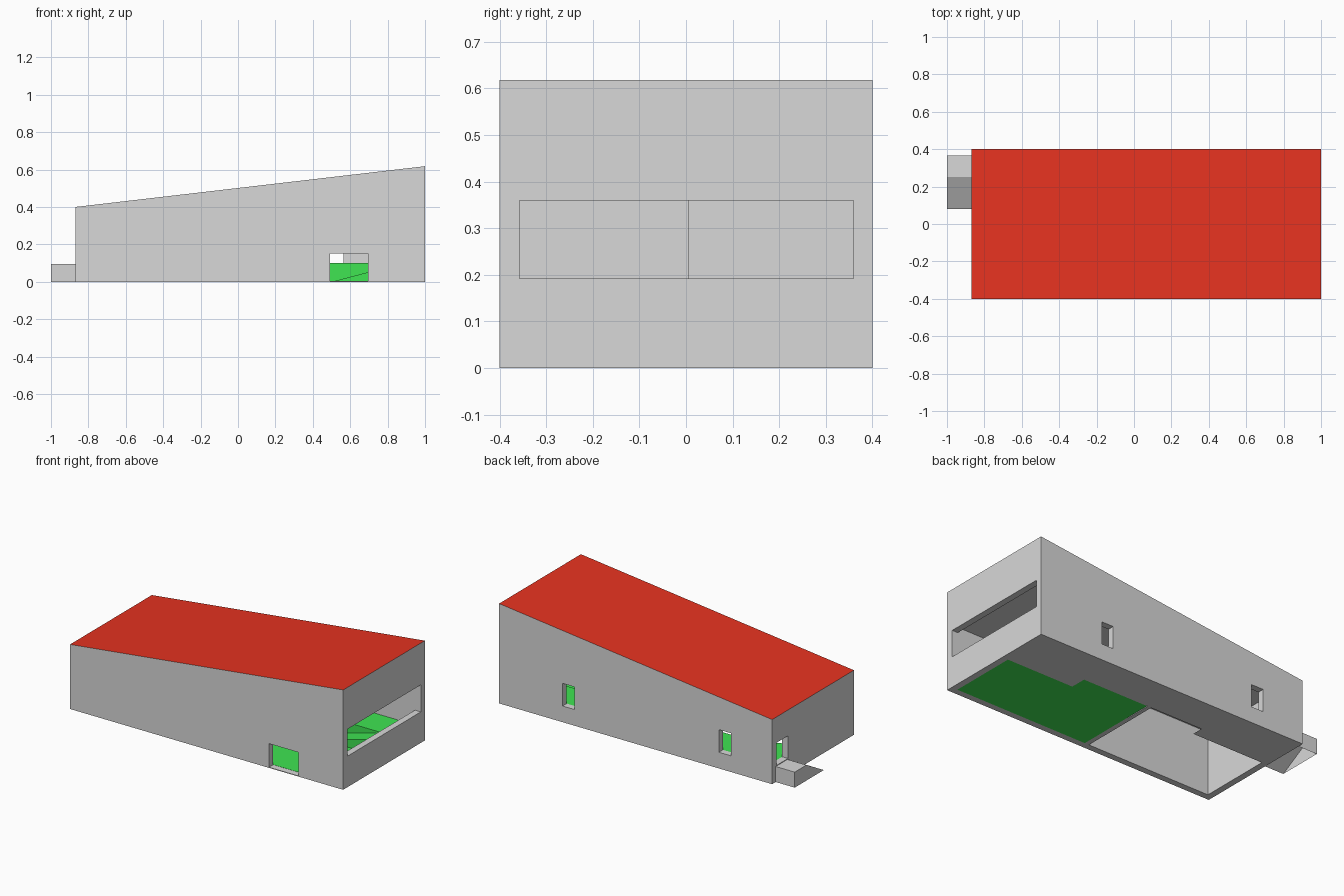
import bpy, bmesh
from mathutils import Vector

cube = bpy.data.objects.get("Cube")
if cube:
    bpy.data.objects.remove(cube, do_unlink=True)


def material(name, rgb):
    m = bpy.data.materials.new(name)
    m.use_nodes = True
    m.diffuse_color = (*rgb, 1)
    m.node_tree.nodes["Principled BSDF"].inputs["Base Color"].default_value = (*rgb, 1)
    return m


GREY = material("concrete grey", (0.69, 0.69, 0.69))
RED = material("roof red", (0.80, 0.033, 0.015))
GREEN = material("floor green", (0.05, 0.78, 0.085))


def prism(name, outline, axis, lo, hi, mats=(GREY,), open_bottom=False):
    """Extrude a 2D outline along an axis; the outline uses the other two axes in order."""
    def place(p, t):
        c = list(p)
        c.insert("xyz".index(axis), t)
        return Vector(c)
    bm = bmesh.new()
    base = bm.faces.new([bm.verts.new(place(p, lo)) for p in outline])
    out = bmesh.ops.extrude_face_region(bm, geom=[base])
    moved = [v for v in out["geom"] if isinstance(v, bmesh.types.BMVert)]
    shift = place((0, 0), hi - lo)
    bmesh.ops.translate(bm, verts=moved, vec=shift)
    bmesh.ops.recalc_face_normals(bm, faces=bm.faces[:])
    if open_bottom:
        under = [f for f in bm.faces if f.normal.z < -0.99]
        bmesh.ops.delete(bm, geom=under, context="FACES")
    mesh = bpy.data.meshes.new(name)
    bm.to_mesh(mesh)
    bm.free()
    for m in mats:
        mesh.materials.append(m)
    ob = bpy.data.objects.new(name, mesh)
    bpy.context.collection.objects.link(ob)
    return ob


def box(name, x, y, z, mats=(GREY,)):
    rect = [(x[0], y[0]), (x[1], y[0]), (x[1], y[1]), (x[0], y[1])]
    return prism(name, rect, "z", z[0], z[1], mats)


def paint(ob, rule, slot=1):
    for f in ob.data.polygons:
        if rule(f):
            f.material_index = slot


# Building shell: sloping block, hollowed and pierced
shell = prism("building_shell", [(-0.87, 0), (1, 0), (1, 0.618), (-0.87, 0.4)],
              "y", -0.4, 0.4, (GREY, RED))
openings = [
    ("room_cutter", (-0.83, 0.96), (-0.36, 0.36), (-0.1, 0.395)),
    ("front_door_cutter", (0.493, 0.695), (-0.5, -0.3), (-0.1, 0.15)),
    ("side_window_cutter", (0.9, 1.1), (-0.357, 0.36), (0.192, 0.359)),
    ("side_door_cutter", (-0.95, -0.8), (0.245, 0.359), (0.1, 0.24)),
    ("back_window_cutter", (0.484, 0.565), (0.3, 0.5), (0.1, 0.24)),
    ("back_window_cutter", (-0.588, -0.505), (0.3, 0.5), (0.1, 0.24)),
]
cutters = []
for spec in openings:
    c = box(*spec)
    c.hide_render = True
    mod = shell.modifiers.new(spec[0], "BOOLEAN")
    mod.operation, mod.solver, mod.object = "DIFFERENCE", "EXACT", c
    cutters.append(c)
graph = bpy.context.evaluated_depsgraph_get()
cut_mesh = bpy.data.meshes.new_from_object(shell.evaluated_get(graph))
shell.modifiers.clear()
shell.data = cut_mesh
for c in cutters:
    bpy.data.objects.remove(c, do_unlink=True)
paint(shell, lambda f: f.normal.z > 0.9 and f.center.z > 0.39)

# Door threshold
box("front_threshold", (0.493, 0.695), (-0.4, -0.36), (0, 0.004))

# Green lower floor
box("lower_floor", (0.05, 0.96), (-0.36, 0.07), (0, 0.005), (GREEN,))
box("lower_floor_inset", (0.05, 0.5), (0.07, 0.17), (0, 0.005), (GREEN,))

# Raised walkway and the two indoor ramps: green with grey undersides
raised = [
    box("walkway", (-0.83, 0.96), (0.17, 0.36), (0, 0.1), (GREEN, GREY)),
    prism("right_ramp", [(0.5, 0), (0.96, 0), (0.96, 0.1), (0.88, 0.1)],
          "y", 0.07, 0.17, (GREEN, GREY)),
    prism("left_ramp", [(-0.34, 0), (-0.83, 0), (-0.83, 0.1), (-0.72, 0.1)],
          "y", 0.1, 0.17, (GREEN, GREY)),
]
for ob in raised:
    paint(ob, lambda f: f.normal.z < -0.9)

# Partition between the two rooms
box("front_partition", (0.02, 0.05), (-0.36, 0.005), (0, 0.395))
box("back_partition", (0.02, 0.045), (0.005, 0.17), (0, 0.395))
box("walkway_partition", (0.02, 0.045), (0.17, 0.36), (0.1, 0.395))

# Outdoor landing with ramp, open underneath
prism("entrance_ramp", [(0.365, 0), (0.365, 0.096), (0.25, 0.096), (0.08, 0)],
      "x", -1, -0.87, open_bottom=True)
